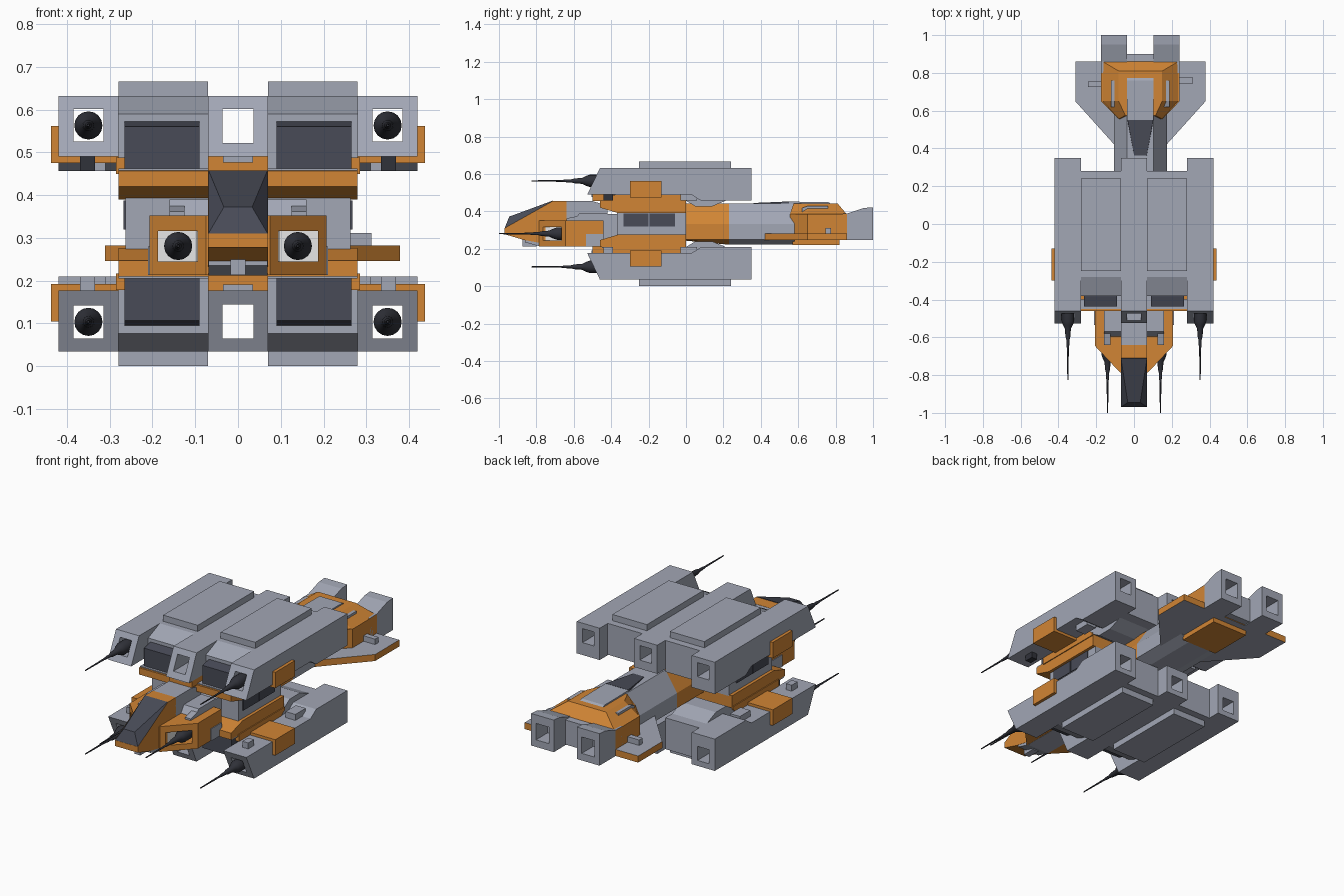
import bpy, bmesh, math
from mathutils import Vector

if "Cube" in bpy.data.objects:
    bpy.data.objects.remove(bpy.data.objects["Cube"])

def mat(name, c):
    m = bpy.data.materials.new(name)
    m.diffuse_color = (*c, 1)
    m.use_nodes = True
    m.node_tree.nodes["Principled BSDF"].inputs["Base Color"].default_value = m.diffuse_color
    return m

GREY = mat("hull grey", (0.36, 0.385, 0.46))
ORANGE = mat("orange panel", (0.64, 0.235, 0.035))
DARK = mat("dark glass", (0.065, 0.07, 0.095))
BLACK = mat("gun metal", (0.03, 0.032, 0.042))
PALE = mat("pale recess", (0.9, 0.9, 0.9))
C = 0.3333          # mid height: upper and lower hulls mirror about it
RX = 0.034          # tail section sits slightly off centre

def loft(name, rings, m):
    """Solid skin over a list of equal-length rings."""
    bm = bmesh.new()
    vs = [[bm.verts.new(p) for p in r] for r in rings]
    n = len(rings[0])
    for a, b in zip(vs, vs[1:]):
        for i in range(n):
            bm.faces.new((a[i], a[(i + 1) % n], b[(i + 1) % n], b[i]))
    bm.faces.new(vs[0])
    bm.faces.new(vs[-1])
    bmesh.ops.recalc_face_normals(bm, faces=bm.faces)
    me = bpy.data.meshes.new(name)
    bm.to_mesh(me)
    bm.free()
    me.materials.append(m)
    ob = bpy.data.objects.new(name, me)
    bpy.context.collection.objects.link(ob)
    return ob

def side(name, prof, x0, x1, m):      # (y, z) profile pulled along x
    return loft(name, [[(x, y, z) for y, z in prof] for x in (x0, x1)], m)

def plan(name, prof, z0, z1, m):      # (x, y) outline pulled along z
    return loft(name, [[(x, y, z) for x, y in prof] for z in (z0, z1)], m)

def box(name, x0, x1, y0, y1, z0, z1, m):
    return plan(name, [(x0, y0), (x1, y0), (x1, y1), (x0, y1)], z0, z1, m)

def cut(ob, x0, x1, y0, y1, z0, z1):
    c = box("cutter", x0, x1, y0, y1, z0, z1, ob.data.materials[0])
    mod = ob.modifiers.new("hole", 'BOOLEAN')
    mod.object, mod.operation, mod.solver = c, 'DIFFERENCE', 'EXACT'
    bpy.context.view_layer.objects.active = ob
    bpy.ops.object.modifier_apply(modifier=mod.name)
    bpy.data.objects.remove(c)

def gun(name, x, tip, z):
    prof = [(0, .003), (.16, .005), (.19, .008), (.21, .008), (.23, .013),
            (.27, .016), (.29, .026), (.31, .033), (.37, .033)]
    rings = [[(x + r * math.cos(k * math.pi / 8), tip + d, z + r * math.sin(k * math.pi / 8))
              for k in range(16)] for d, r in prof]
    ob = loft(name, rings, BLACK)
    for p in ob.data.polygons:
        p.use_smooth = len(p.vertices) == 4 and abs(p.normal.y) < .9

# ---- upper and lower hulls, mirrored about mid height ----
for s, lab in ((1, "upper"), (-1, "lower")):
    Z = lambda z: C + s * (z - C)
    P = lambda prof: [(y, Z(z)) for y, z in prof]
    # middle spine tube
    t = side(lab + "_middle_tube", P([(-.525, .49), (-.46, .632), (.35, .632), (.35, .475), (-.3, .475), (-.3, .49)]),
             -.07, .07, GREY)
    cut(t, -.036, .036, -.7, .5, Z(.522), Z(.602))
    # cross deck: undercut orange slab
    side(lab + "_orange_deck", P([(-.46, .42), (-.46, .457), (-.4, .458), (0, .458), (0, .39), (-.36, .39)]),
         -.28, .28, ORANGE)
    box(lab + "_deck_lip", -.07, .07, -.50, -.3, Z(.455), Z(.49), ORANGE)
    box(lab + "_deck_lip_block", -.035, .035, -.505, -.47, Z(.476), Z(.492), GREY)
    for q, sd in ((1, "right"), (-1, "left")):
        n = lab + "_" + sd
        # main pod with sloped brow, roof plate and window
        side(n + "_main_pod", P([(-.38, .457), (-.38, .59), (-.28, .632), (.28, .632), (.28, .46), (.22, .46),
                                 (.14, .427), (.05, .427), (0, .457)]), q * .07, q * .28, GREY)
        box(n + "_pod_floor", q * .07, q * .28, -.45, -.38, Z(.455), Z(.462), GREY)
        side(n + "_pod_window", P([(-.437, .461), (-.437, .56), (-.385, .572), (-.375, .572), (-.375, .461)]),
             q * .09, q * .265, DARK)
        box(n + "_roof_plate", q * .07, q * .28, -.25, .24, Z(.63), Z(.666), GREY)
        # outer gun tube
        t = side(n + "_gun_tube", P([(-.528, .49), (-.46, .632), (.35, .632), (.35, .457), (.08, .457), (.03, .49)]),
                 q * .28, q * .42, GREY)
        cut(t, q * .315, q * .385, -.7, .5, Z(.525), Z(.602))
        gun(n + "_gun", q * .35, -.825, Z(.563))
        # orange bracket wrapping the tube, with small blocks
        box(n + "_bracket_side", q * .415, q * .437, -.3, -.13, Z(.475), Z(.562), ORANGE)
        box(n + "_bracket_plate", q * .275, q * .437, -.3, -.13, Z(.475), Z(.493), ORANGE)
        box(n + "_tube_block", q * .335, q * .37, -.44, -.39, Z(.457), Z(.492), BLACK if s > 0 else GREY)
        box(n + "_tube_step", q * .31, q * .37, -.03, .06, Z(.457), Z(.492), GREY)
        side(n + "_deck_bevel", P([(-.40, .45), (-.40, .488), (-.03, .488), (0, .465), (0, .45)]),
             q * .255, q * .285, ORANGE)

# ---- central core with side windows ----
box("core", -.263, .263, -.37, 0, .27, .395, GREY)
box("core_front", -.16, .16, -.46, -.36, .215, .385, GREY)
for q, sd in ((1, "right"), (-1, "left")):
    for i, y in enumerate((-.335, -.195)):
        box(f"{sd}_core_window_{i}", q * .26, q * .268, y, y + .135, .32, .388, DARK)

# ---- cockpit ----
side("nose_body", [(-.97, .278), (-.97, .31), (-.71, .456), (-.64, .456), (-.64, .215), (-.8, .235), (-.87, .248)],
     -.07, .07, ORANGE)
side("neck", [(-.645, .22), (-.645, .455), (-.5, .455), (-.42, .43), (-.42, .22)], -.07, .07, GREY)
side("chin", [(-.86, .235), (-.86, .255), (-.5, .255), (-.5, .212), (-.78, .212)], -.069, .069, GREY)
box("chin_block", -.018, .018, -.875, -.8, .213, .26, GREY)
loft("canopy", [[(-.07, -.97, .309), (.07, -.97, .309), (.07, -.71, .454), (-.07, -.71, .454)],
                [(-.033, -.945, .372), (.033, -.945, .372), (.069, -.711, .458), (-.069, -.711, .458)]], DARK)
for q, sd in ((1, "right"), (-1, "left")):
    nac = plan(sd + "_nacelle", [(q * .06, -.785), (q * .075, -.785), (q * .207, -.645), (q * .207, -.44), (q * .06, -.44)],
               .213, .352, ORANGE)
    cut(nac, q * .095, q * .187, -.9, -.6, .245, .316)
    box(sd + "_recess_back", q * .095, q * .187, -.608, -.6, .245, .316, PALE)
    box(sd + "_recess_wall", q * .094, q * .097, -.75, -.6, .245, .316, PALE)
    gun(sd + "_nose_gun", q * .14, -1.0, .281)
    side(sd + "_shoulder", [(-.6, .345), (-.57, .39), (-.42, .39), (-.42, .345)], q * .065, q * .16, GREY)
    side(sd + "_shoulder_fin", [(-.64, .35), (-.64, .362), (-.58, .375), (-.5, .375), (-.5, .35)],
         q * .125, q * .16, GREY)
    box(sd + "_nacelle_panel", q * .2, q * .211, -.535, -.44, .213, .28, GREY)

# ---- six-sided tail boom ----
def boom(name, y0, y1, b0, m):
    def ring(y, b):
        return [(RX + x, y, z) for x, z in ((-.07, .442), (.07, .442), (.14, .333), (.14, .25), (.07, b), (-.07, b),
                                            (-.14, .25), (-.14, .333))]
    loft(name, [ring(y0, b0), ring(y1, .222)], m)
boom("boom_front", -.02, .23, .245, ORANGE)
boom("boom_rear", .23, .58, .222, GREY)

# ---- tail section ----
def T(pts):
    return [(RX + x, y) for x, y in pts]
def sym(pts):
    return T(pts + [(-x, y) for x, y in reversed(pts)])
wing = plan("wing", sym([(.12, .40), (.345, .65), (.345, .86)]), .246, .282, GREY)
wing.data.materials.append(ORANGE)
for p in wing.data.polygons:
    p.material_index = int(abs(p.normal.z) < .5)
box("belly_plate", RX - .11, RX + .11, .57, .82, .22, .25, ORANGE)
plan("tail_body", sym([(.115, .555), (.208, .65), (.208, .86)]), .28, .385, ORANGE)
lo, hi = sym([(.115, .556), (.2, .65), (.2, .86)]), sym([(.08, .575), (.115, .65), (.115, .81)])
loft("tail_roof", [[(x, y, .384) for x, y in lo], [(x, y, .443) for x, y in hi]], ORANGE)
loft("tail_canopy", [[(RX + x, y, z - .02) for x, y, z in r] for r in ([(-.035, .36, .442), (.035, .36, .442), (.07, .55, .442), (-.07, .55, .442)],)]
     + [[(RX - .033, .362, .445), (RX + .033, .362, .445), (RX + .068, .55, .453), (RX - .068, .55, .453)]], DARK)
side("tail_ridge", [(.55, .42), (.55, .452), (.76, .45), (.785, .435), (.785, .41)], RX - .07, RX + .07, GREY)
box("tail_rear_block", RX - .072, RX + .072, .82, .9, .25, .385, GREY)
for q, sd in ((1, "right"), (-1, "left")):
    X = lambda x: RX + q * x
    e = side(sd + "_engine", [(.8, .246), (1, .246), (1, .422), (.95, .418), (.86, .388), (.8, .386)], X(.07), X(.208), GREY)
    cut(e, X(.1), X(.178), .9, 1.1, .285, .375)
    side(sd + "_roof_block", [(.62, .39), (.62, .418), (.65, .428), (.76, .428), (.76, .39)], X(.085), X(.155), GREY)
    box(sd + "_wing_block", X(.2), X(.278), .735 + .01 * q, .765 + .01 * q, .28, .312, GREY)
